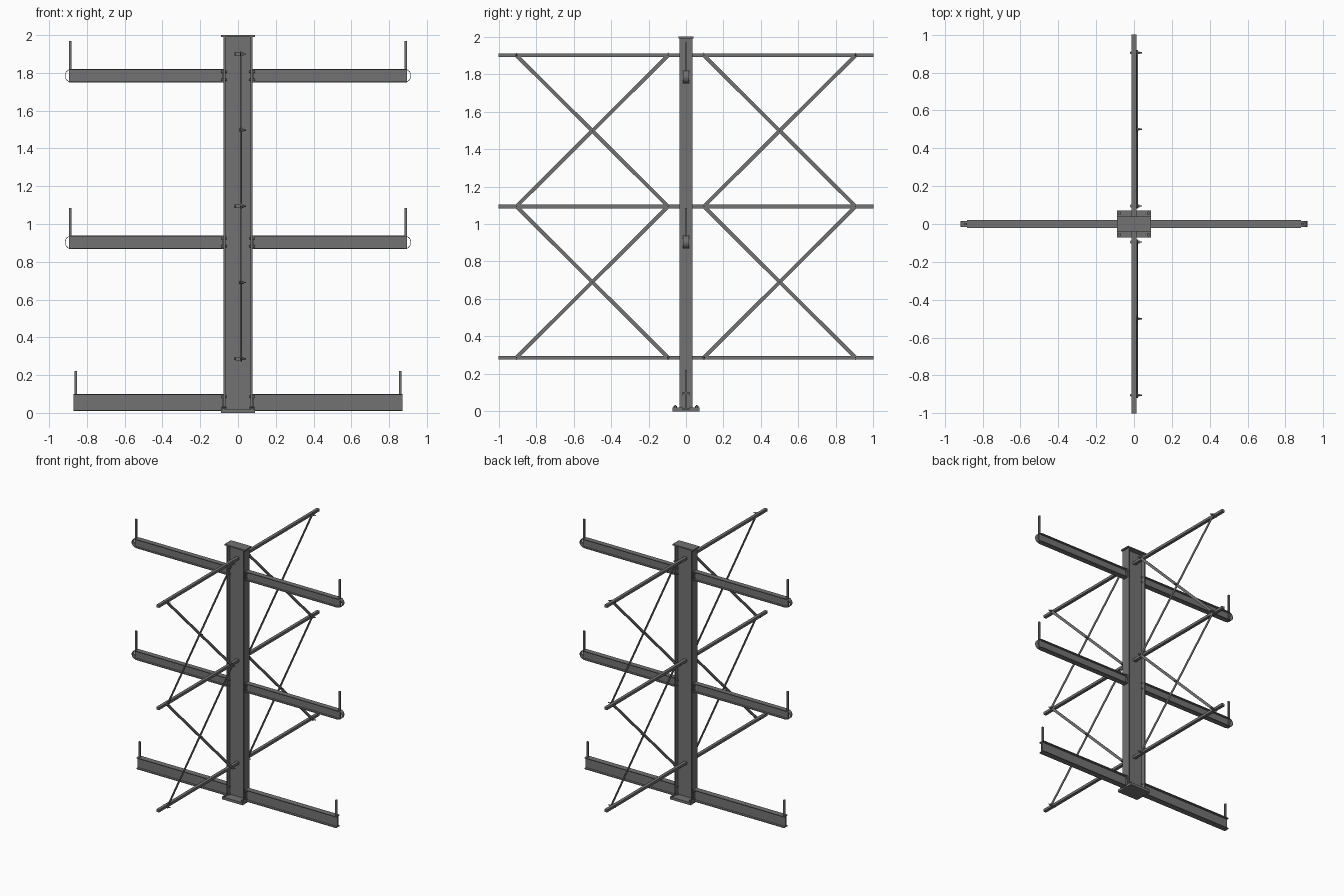
import bpy, bmesh, math
from mathutils import Matrix, Vector

if "Cube" in bpy.data.objects:
    bpy.data.objects.remove(bpy.data.objects["Cube"])

steel = bpy.data.materials.new("dark_grey_steel")
steel.use_nodes = True
GREY = (0.17, 0.17, 0.17, 1)
steel.diffuse_color = GREY
steel.node_tree.nodes["Principled BSDF"].inputs["Base Color"].default_value = GREY


def finish(name, bm):
    bmesh.ops.recalc_face_normals(bm, faces=bm.faces)
    mesh = bpy.data.meshes.new(name)
    bm.to_mesh(mesh)
    bm.free()
    mesh.materials.append(steel)
    obj = bpy.data.objects.new(name, mesh)
    bpy.context.collection.objects.link(obj)
    return obj


def add_box(bm, x, y, z):
    """Add a box given its (low, high) range on each axis."""
    size = [abs(r[1] - r[0]) for r in (x, y, z)]
    mid = [(r[0] + r[1]) / 2 for r in (x, y, z)]
    bmesh.ops.create_cube(bm, size=1, matrix=Matrix.Translation(mid) @ Matrix.Diagonal((*size, 1)))


def add_bolt(bm, start, axis, head=0.009, length=0.012, shank=0.02):
    """Add a hexagonal head and a thin shank along an axis."""
    axis = Vector(axis)
    turn = axis.to_track_quat('Z', 'Y').to_matrix().to_4x4()
    for radius, depth, sides in ((head, length, 6), (head * 0.45, shank, 8)):
        centre = Vector(start) + axis * depth / 2
        bmesh.ops.create_cone(bm, cap_ends=True, segments=sides, radius1=radius, radius2=radius,
                              depth=depth, matrix=Matrix.Translation(centre) @ turn)


def add_i_beam(bm, x, half_width, z, flange, web):
    """Add an I-section running along x with flanges above and below."""
    w = (-half_width, half_width)
    add_box(bm, x, w, (z[0], z[0] + flange))
    add_box(bm, x, w, (z[1] - flange, z[1]))
    add_box(bm, x, (-web, web), (z[0] + flange, z[1] - flange))


# Column: web with a flange on each arm side
bm = bmesh.new()
add_box(bm, (-0.067, 0.067), (-0.004, 0.004), (0.012, 1.99))
for s in (-1, 1):
    add_box(bm, (s * 0.067, s * 0.077), (-0.036, 0.036), (0.012, 1.99))
finish("column", bm)

# Top cap and base plate
bm = bmesh.new()
add_box(bm, (-0.09, 0.09), (-0.04, 0.04), (1.99, 2.0))
finish("column_cap", bm)
bm = bmesh.new()
add_box(bm, (-0.09, 0.09), (-0.072, 0.072), (0, 0.02))
finish("base_plate", bm)
bm = bmesh.new()
for sx in (-1, 1):
    for sy in (-1, 1):
        add_bolt(bm, (sx * 0.076, sy * 0.057, 0.02), (0, 0, 1), 0.009, 0.008, 0.014)
finish("base_plate_bolts", bm)


def arm_bolts(side, low, high, name):
    """Bolts holding the arm end plate to the column flange."""
    bm = bmesh.new()
    for z in (low + 0.014, high - 0.014):
        for y in (-0.014, 0.014):
            add_bolt(bm, (side * 0.082, y, z), (side, 0, 0), 0.007, 0.006, 0.008)
            add_bolt(bm, (side * 0.067, y, z), (-side, 0, 0), 0.007, 0.006, 0.01)
    finish(name, bm)


def rounded_nose(bm, side, x, z, radius, thick, half_width):
    """Hollow half-round strip closing the arm tip."""
    steps = 14
    rings = []
    for i in range(steps + 1):
        a = math.pi * (i / steps - 0.5)
        ring = []
        for r, y in ((radius, -half_width), (radius, half_width),
                     (radius - thick, half_width), (radius - thick, -half_width)):
            ring.append(bm.verts.new((side * (x + r * math.cos(a)), y, z + r * math.sin(a))))
        rings.append(ring)
    for a, b in zip(rings, rings[1:]):
        for k in range(4):
            bm.faces.new((a[k], a[(k + 1) % 4], b[(k + 1) % 4], b[k]))
    bm.faces.new(rings[0])
    bm.faces.new(rings[-1])


for side, word in ((1, "left"), (-1, "right")):
    # Foot beam with its stop post
    bm = bmesh.new()
    add_i_beam(bm, (side * 0.082, side * 0.872), 0.022, (0.01, 0.1), 0.006, 0.004)
    add_box(bm, (side * 0.077, side * 0.082), (-0.022, 0.022), (0.01, 0.1))
    finish(word + "_foot_beam", bm)
    bm = bmesh.new()
    add_box(bm, (side * 0.852, side * 0.866), (-0.006, 0.006), (0.015, 0.222))
    finish(word + "_foot_stop", bm)
    arm_bolts(side, 0.01, 0.1, word + "_foot_bolts")

    # Load arms with rounded noses and stop posts
    for level, low in (("middle", 0.868), ("upper", 1.75)):
        name = f"{word}_{level}_arm"
        high = low + 0.07
        bm = bmesh.new()
        add_i_beam(bm, (side * 0.082, side * 0.882), 0.02, (low, high), 0.006, 0.004)
        add_box(bm, (side * 0.077, side * 0.082), (-0.022, 0.022), (low, high))
        finish(name, bm)
        bm = bmesh.new()
        rounded_nose(bm, side, 0.882, low + 0.035, 0.035, 0.003, 0.016)
        nose = finish(name + "_nose", bm)
        nose.select_set(True)
        bpy.context.view_layer.objects.active = nose
        bpy.ops.object.shade_smooth_by_angle(angle=math.radians(35))
        nose.select_set(False)
        bm = bmesh.new()
        add_box(bm, (side * 0.882, side * 0.896), (-0.006, 0.006), (low, low + 0.218))
        finish(name + "_stop", bm)
        arm_bolts(side, low, high, name + "_bolts")


# Braces in front of and behind the column
NEAR, FAR = 0.095, 0.905
LEVELS = (0.287, 1.094, 1.9)


def diagonal(name, y0, z0, y1, z1, x):
    """Flat bar between two points in the yz plane."""
    d = Vector((0, y1 - y0, z1 - z0))
    mid = Vector((x, (y0 + y1) / 2, (z0 + z1) / 2))
    bm = bmesh.new()
    bmesh.ops.create_cube(bm, size=1, matrix=Matrix.Translation(mid)
                          @ Matrix.Rotation(math.atan2(d.z, d.y), 4, 'X')
                          @ Matrix.Diagonal((0.004, d.length + 0.02, 0.02, 1)))
    finish(name, bm)


for s, word in ((-1, "front"), (1, "back")):
    bolts = bmesh.new()
    for i, z in enumerate(LEVELS):
        bm = bmesh.new()
        add_box(bm, (-0.012, 0.012), (s * 0.004, s * 1.0), (z - 0.01, z + 0.01))
        finish(f"{word}_rail_{i + 1}", bm)
        for y in (NEAR, FAR):
            add_bolt(bolts, (0.019, s * y, z), (1, 0, 0), 0.008, 0.009, 0.024)
            add_bolt(bolts, (-0.012, s * y, z), (-1, 0, 0), 0.008, 0.006, 0.008)
    for i, (low, high) in enumerate(zip(LEVELS, LEVELS[1:])):
        diagonal(f"{word}_rising_brace_{i + 1}", s * NEAR, low, s * FAR, high, 0.014)
        diagonal(f"{word}_falling_brace_{i + 1}", s * NEAR, high, s * FAR, low, 0.018)
        add_bolt(bolts, (0.02, s * 0.5, (low + high) / 2), (1, 0, 0), 0.008, 0.008, 0.023)
        add_bolt(bolts, (0.012, s * 0.5, (low + high) / 2), (-1, 0, 0), 0.008, 0.006, 0.008)
    finish(word + "_brace_bolts", bolts)
